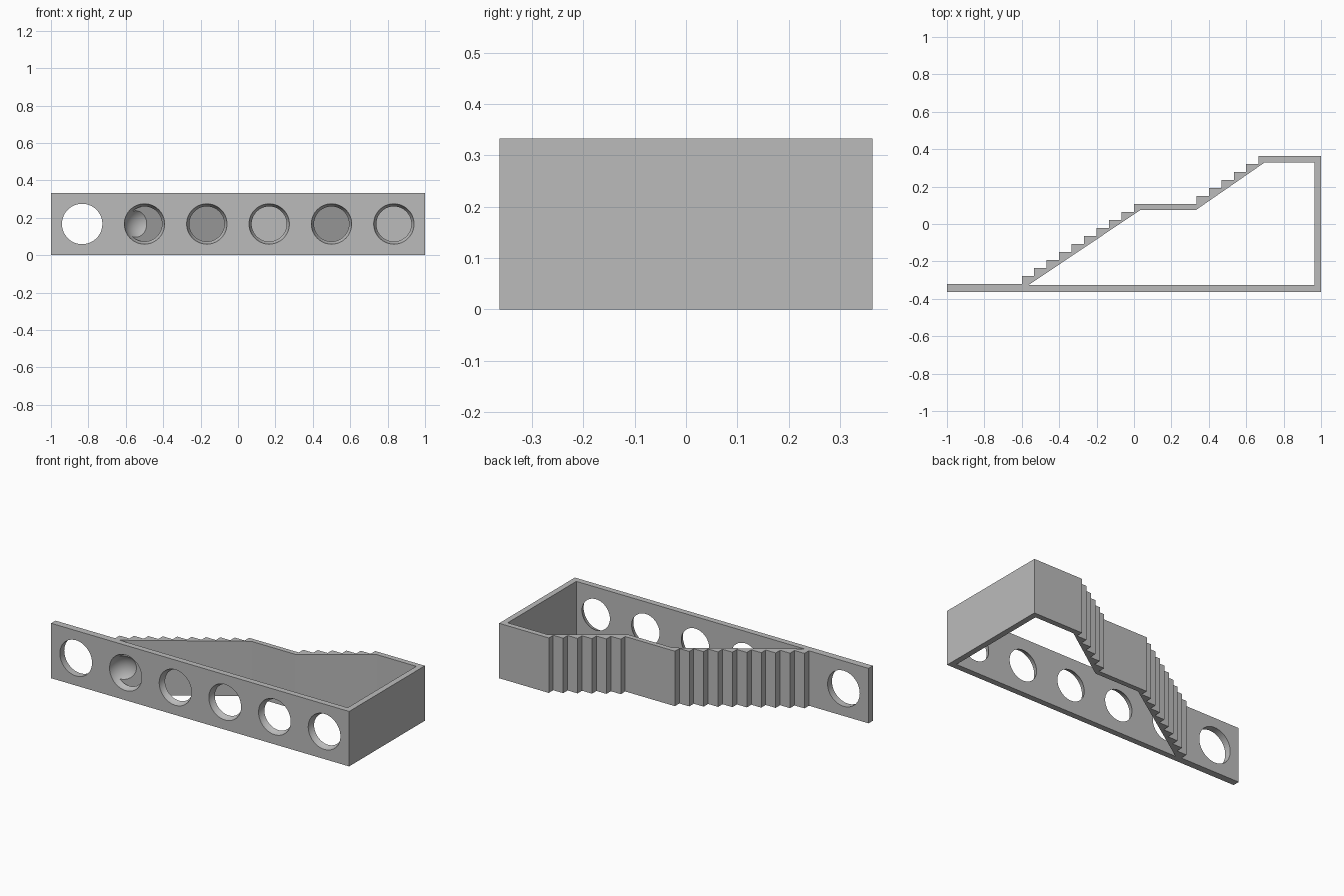
import bpy, bmesh, math
from mathutils import Matrix

cube = bpy.data.objects.get("Cube")
if cube:
    bpy.data.objects.remove(cube, do_unlink=True)

HEIGHT = 1 / 3
BACK, FRONT = 0.363, -0.363
BASE_TOP = -0.321
TREAD = 1 / 15
RISE = (BACK - BASE_TOP) / 16

grey = bpy.data.materials.new("plain grey")
grey.use_nodes = True
grey.diffuse_color = (0.5, 0.5, 0.5, 1)
grey.node_tree.nodes["Principled BSDF"].inputs["Base Color"].default_value = (0.5, 0.5, 0.5, 1)


def make_object(name, bm):
    bmesh.ops.recalc_face_normals(bm, faces=bm.faces)
    mesh = bpy.data.meshes.new(name)
    bm.to_mesh(mesh)
    bm.free()
    mesh.materials.append(grey)
    obj = bpy.data.objects.new(name, mesh)
    bpy.context.collection.objects.link(obj)
    return obj


def prism(name, outline, bottom, top):
    bm = bmesh.new()
    face = bm.faces.new([bm.verts.new((x, y, bottom)) for x, y in outline])
    grown = bmesh.ops.extrude_face_region(bm, geom=[face])["geom"]
    verts = [v for v in grown if isinstance(v, bmesh.types.BMVert)]
    bmesh.ops.translate(bm, verts=verts, vec=(0, 0, top - bottom))
    return make_object(name, bm)


def cut(target, cutter):
    mod = target.modifiers.new("cut", "BOOLEAN")
    mod.operation = "DIFFERENCE"
    mod.solver = "EXACT"
    mod.object = cutter
    bpy.context.view_layer.objects.active = target
    bpy.ops.object.modifier_apply(modifier=mod.name)
    bpy.data.objects.remove(cutter, do_unlink=True)


def stairs(x, y, count):
    """Points of a flight that starts with a riser and ends on one."""
    points = []
    for i in range(count):
        points.append((x + i * TREAD, y + i * RISE))
        points.append((x + i * TREAD, y + (i + 1) * RISE))
    return points


# Stepped outline, two flights with a landing between them
outline = [(-1, FRONT), (-1, BASE_TOP)]
outline += stairs(-0.6, BASE_TOP, 10)
outline += stairs(1 / 3, BASE_TOP + 10 * RISE, 6)
outline += [(1, BACK), (1, FRONT)]
frame = prism("stepped_frame", outline, 0, HEIGHT)

# Open middle
opening = [(-0.565, -0.327), (0.036, 0.076), (0.333, 0.076),
           (0.70, 0.33), (0.965, 0.33), (0.965, -0.327)]
cut(frame, prism("opening_cutter", opening, -0.1, HEIGHT + 0.1))

# Straight hole in the end tab, rounded holes along the rest of the front
RADIUS, OFFSET = 0.108, 0.022
turn = Matrix.Rotation(math.pi / 2, 4, "X")
for i in range(6):
    place = Matrix.Translation((-5 / 6 + i / 3, FRONT - OFFSET, HEIGHT / 2)) @ turn
    bm = bmesh.new()
    if i == 0:
        bmesh.ops.create_cone(bm, cap_ends=True, segments=64, radius1=RADIUS,
                              radius2=RADIUS, depth=0.4, matrix=place)
    else:
        bmesh.ops.create_uvsphere(bm, u_segments=64, v_segments=48,
                                  radius=math.hypot(RADIUS, OFFSET), matrix=place)
    cut(frame, make_object("hole_cutter", bm))

bpy.ops.object.select_all(action="DESELECT")
frame.select_set(True)
bpy.context.view_layer.objects.active = frame
bpy.ops.object.shade_smooth_by_angle(angle=math.radians(25))
